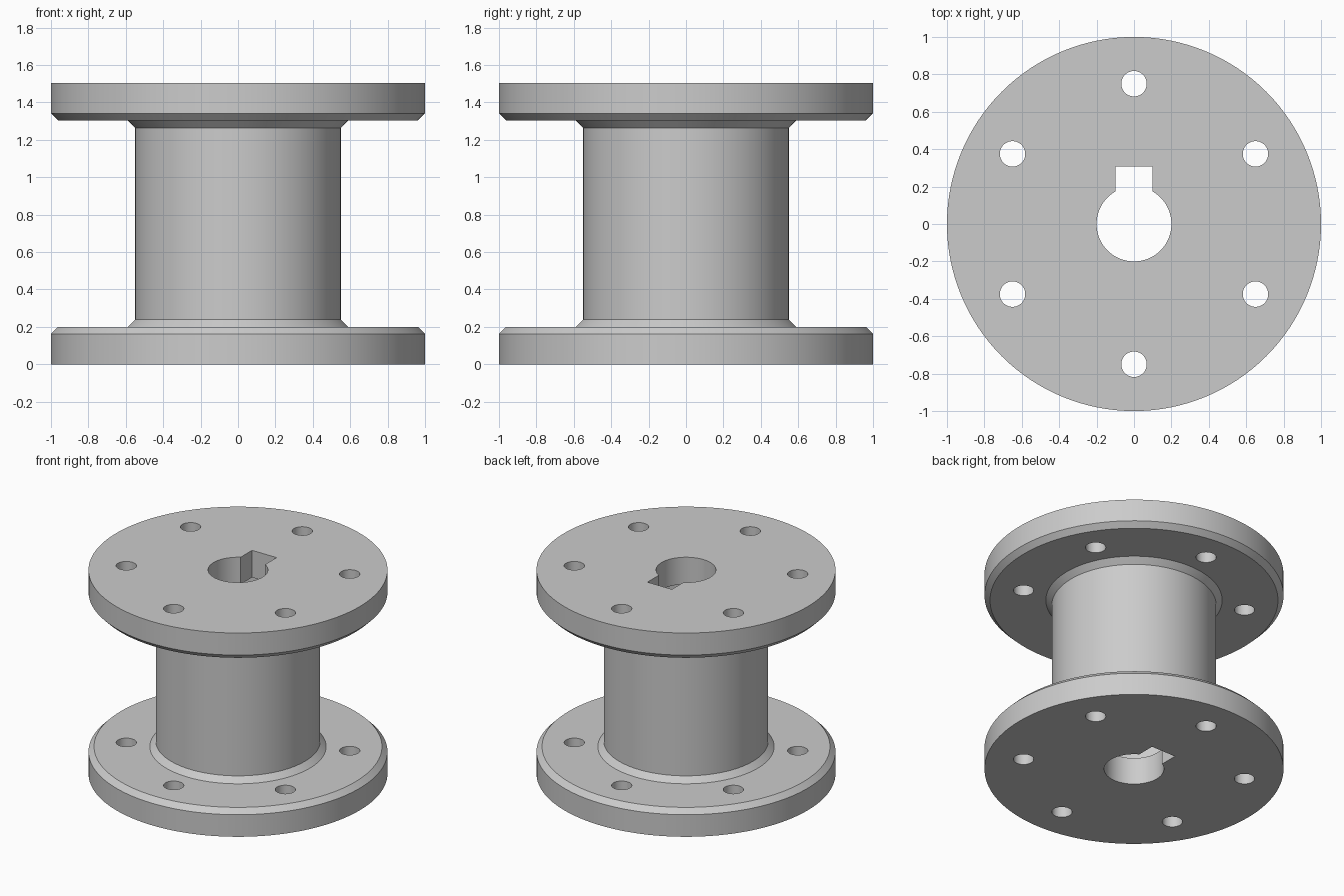
import bpy, bmesh
from math import pi, sin, cos
from mathutils import Matrix

cube = bpy.data.objects.get("Cube")
if cube:
    bpy.data.objects.remove(cube, do_unlink=True)

HEIGHT = 1.504
SEGMENTS = 128

steel = bpy.data.materials.new("steel grey")
steel.use_nodes = True
steel.diffuse_color = (0.6, 0.6, 0.6, 1)
steel.node_tree.nodes["Principled BSDF"].inputs["Base Color"].default_value = (0.6, 0.6, 0.6, 1)


def add_object(name, bm):
    bmesh.ops.recalc_face_normals(bm, faces=bm.faces[:])
    mesh = bpy.data.meshes.new(name)
    bm.to_mesh(mesh)
    bm.free()
    mesh.materials.append(steel)
    obj = bpy.data.objects.new(name, mesh)
    bpy.context.collection.objects.link(obj)
    return obj


def lathe(name, profile):
    """Turn a closed (radius, height) profile around z."""
    bm = bmesh.new()
    rings = []
    for i in range(SEGMENTS):
        a = 2 * pi * i / SEGMENTS
        rings.append([bm.verts.new((r * cos(a), r * sin(a), z)) for r, z in profile])
    n = len(profile)
    for i, ring in enumerate(rings):
        after = rings[(i + 1) % SEGMENTS]
        for j in range(n):
            k = (j + 1) % n
            bm.faces.new((ring[j], after[j], after[k], ring[k]))
    return add_object(name, bm)


def smooth(obj):
    bpy.ops.object.select_all(action='DESELECT')
    obj.select_set(True)
    bpy.context.view_layer.objects.active = obj
    bpy.ops.object.shade_smooth_by_angle(angle=pi / 6)


# Flange disc with a chamfered inner rim and a shaft bore
lower = lathe("lower_flange", [(0.2, 0), (1, 0), (1, 0.163), (0.963, 0.2), (0.2, 0.2)])

# Cutter: six bolt holes and the keyway slot
bm = bmesh.new()
for i in range(6):
    a = pi / 2 + i * pi / 3
    bmesh.ops.create_cone(bm, cap_ends=True, segments=48, radius1=0.068, radius2=0.068,
                          depth=1, matrix=Matrix.Translation((0.75 * cos(a), 0.75 * sin(a), 0)))
bmesh.ops.create_cube(bm, size=1, matrix=Matrix.Translation((0, 0.2035, 0))
                      @ Matrix.Diagonal((0.2, 0.207, 1, 1)))
cutter = add_object("hole_cutter", bm)
cutter.hide_render = True

cut = lower.modifiers.new("holes", 'BOOLEAN')
cut.operation = 'DIFFERENCE'
cut.solver = 'EXACT'
cut.object = cutter
bpy.context.view_layer.objects.active = lower
bpy.ops.object.modifier_apply(modifier=cut.name)
bpy.data.objects.remove(cutter, do_unlink=True)
smooth(lower)

# Upper flange is the same part turned over
upper = bpy.data.objects.new("upper_flange", lower.data)
upper.rotation_euler = (0, pi, 0)
upper.location.z = HEIGHT
bpy.context.collection.objects.link(upper)

# Hollow barrel with sloped weld collars, seated slightly into both flanges
half = [(0.45, 0.19), (0.59, 0.19), (0.59, 0.2), (0.55, 0.24)]
barrel = lathe("barrel", half + [(r, HEIGHT - z) for r, z in reversed(half)])
smooth(barrel)
